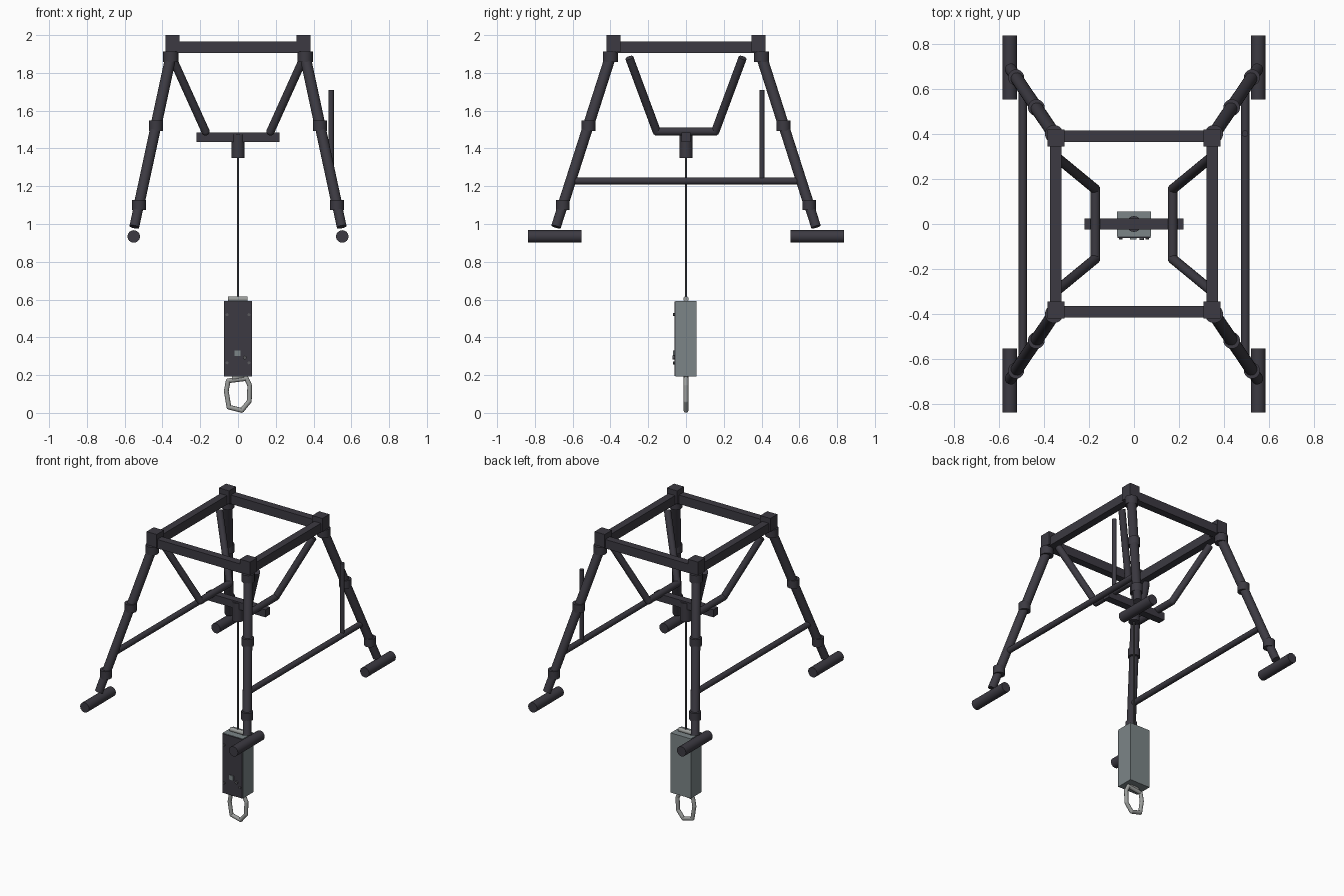
import bpy, bmesh, math
from mathutils import Vector, Matrix

if "Cube" in bpy.data.objects:
    bpy.data.objects.remove(bpy.data.objects["Cube"])


def material(name, rgb):
    m = bpy.data.materials.new(name)
    m.diffuse_color = (*rgb, 1)
    m.use_nodes = True
    m.node_tree.nodes["Principled BSDF"].inputs["Base Color"].default_value = m.diffuse_color
    return m


DARK = material("dark_tube", (0.045, 0.042, 0.054))
GREY = material("case_grey", (0.20, 0.235, 0.245))
STEEL = material("light_steel", (0.33, 0.34, 0.33))
CORD = material("cord_grey", (0.10, 0.10, 0.11))


def finish(name, bm, mat):
    me = bpy.data.meshes.new(name)
    for f in bm.faces:
        f.smooth = True
    bm.to_mesh(me)
    bm.free()
    me.set_sharp_from_angle(angle=math.radians(35))
    me.materials.append(mat)
    ob = bpy.data.objects.new(name, me)
    bpy.context.collection.objects.link(ob)
    return ob


def add_rod(bm, a, b, r, sides=20):
    a, b = Vector(a), Vector(b)
    d = b - a
    mat = Matrix.Translation((a + b) / 2) @ d.to_track_quat('Z', 'Y').to_matrix().to_4x4()
    bmesh.ops.create_cone(bm, cap_ends=True, segments=sides, radius1=r, radius2=r,
                          depth=d.length, matrix=mat)


def rod(name, a, b, r, mat=DARK, sides=20):
    bm = bmesh.new()
    add_rod(bm, a, b, r, sides)
    return finish(name, bm, mat)


def bent_tube(name, pts, r, mat=DARK, closed=False):
    """Straight lengths with rounded elbows."""
    bm = bmesh.new()
    n = len(pts)
    for i in range(n if closed else n - 1):
        add_rod(bm, pts[i], pts[(i + 1) % n], r, 16)
    for p in (pts if closed else pts[1:-1]):
        bmesh.ops.create_uvsphere(bm, u_segments=16, v_segments=8, radius=r,
                                  matrix=Matrix.Translation(p))
    return finish(name, bm, mat)


def box(name, centre, size, mat=DARK):
    bm = bmesh.new()
    bmesh.ops.create_cube(bm, size=1, matrix=Matrix.Translation(centre) @ Matrix.Diagonal((*size, 1)))
    return finish(name, bm, mat)


# Top frame bars
for s in (-1, 1):
    box("frame_cross_bar", (0, s * 0.39, 1.935), (0.69, 0.05, 0.06))
    box("frame_side_bar", (s * 0.348, 0, 1.935), (0.05, 0.77, 0.06))

# Four corners: block, telescopic leg, collars and foot
for sx in (-1, 1):
    for sy in (-1, 1):
        def leg_point(z):
            t = (1.88 - z) / 0.90
            return Vector((sx * (0.357 + 0.193 * t), sy * (0.402 + 0.288 * t), z))

        box("corner_block", (sx * 0.346, sy * 0.383, 1.955), (0.075, 0.075, 0.09))
        rod("upper_leg", leg_point(1.88), leg_point(1.52), 0.029)
        rod("lower_leg", leg_point(1.52), leg_point(1.10), 0.028)
        rod("leg_tip", leg_point(1.10), leg_point(0.985), 0.026)
        for z, r in ((1.885, 0.04), (1.52, 0.037), (1.10, 0.036)):
            c, h = leg_point(z), Vector((0, 0, 0.027))
            rod("leg_collar", c - h, c + h, r)
        rod("foot_pad", (sx * 0.552, sy * 0.553, 0.934), (sx * 0.552, sy * 0.837, 0.934), 0.033, sides=24)

# Side rails, upright handle rod and hanging yokes
for s in (-1, 1):
    rod("side_rail", (s * 0.495, -0.60, 1.228), (s * 0.495, 0.60, 1.228), 0.019)
    x = s * 0.172
    bent_tube("hanging_yoke", [(s * 0.348, -0.30, 1.88), (x, -0.155, 1.49),
                               (x, 0.155, 1.49), (s * 0.348, 0.30, 1.88)], 0.022)
rod("upright_rod", (0.493, 0.402, 1.228), (0.493, 0.402, 1.71), 0.014)

# Central crossbar, hub and cord
box("hanger_bar", (0, 0, 1.46), (0.44, 0.05, 0.05))
rod("hanger_hub", (0, 0, 1.35), (0, 0, 1.475), 0.035)
rod("cord", (0, 0, 0.61), (0, 0, 1.36), 0.005, CORD, 8)

# Hanging scale case with dark front panel
box("scale_case", (0, 0, 0.393), (0.15, 0.112, 0.40), GREY)
box("front_panel", (0, -0.058, 0.393), (0.146, 0.008, 0.396))
rod("top_pin", (-0.053, 0, 0.603), (0.05, 0, 0.603), 0.014, STEEL)

# Panel fittings
for x in (-0.058, 0.058):
    for z in (0.265, 0.52):
        rod("panel_screw", (x, -0.060, z), (x, -0.069, z), 0.008, CORD, 10)
box("panel_button", (-0.003, -0.064, 0.315), (0.03, 0.008, 0.03), GREY)
rod("panel_knob", (0.035, -0.060, 0.293), (0.035, -0.071, 0.293), 0.010, CORD, 12)

# Lower link
link = [(-0.052, 0.170), (0.045, 0.182), (0.062, 0.145), (0.060, 0.062),
        (0.020, 0.013), (-0.048, 0.030), (-0.062, 0.115)]
bent_tube("lower_link", [(x, 0, z) for x, z in link], 0.0125, STEEL, closed=True)
rod("link_mount", (-0.03, 0, 0.183), (0.03, 0, 0.196), 0.013, STEEL, 12)
